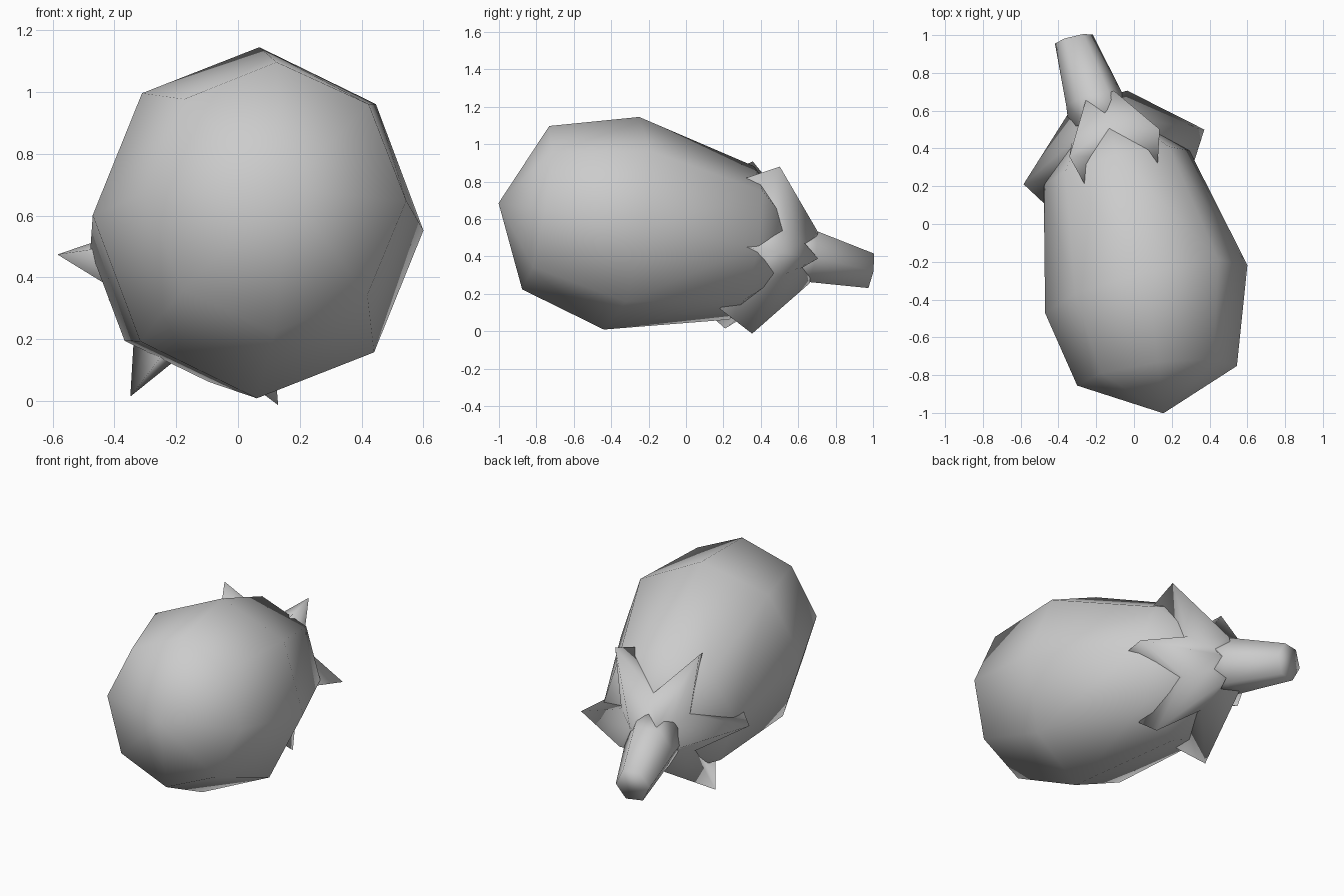
import bpy
from math import cos, sin, tau
from mathutils import Vector

if "Cube" in bpy.data.objects:
    bpy.data.objects.remove(bpy.data.objects["Cube"], do_unlink=True)

# Tilted frame of the whole vegetable: origin at the widest ring
ORIGIN = Vector((0.065, -0.345, 0.577))
AXIS = Vector((-0.234, 0.957, -0.157)).normalized()
SIDE = Vector((0.97, 0.23, -0.045)).normalized()
UP = SIDE.cross(AXIS).normalized()
WIDE, TALL = 0.98, 1.025  # slightly oval cross-section

grey = bpy.data.materials.new("plain_grey")
grey.use_nodes = True
colour = (0.6, 0.6, 0.6, 1)
grey.diffuse_color = colour
grey.node_tree.nodes["Principled BSDF"].inputs["Base Color"].default_value = colour


def point(t, r, angle, skew=0, dx=0, dz=0):
    t += skew * r * cos(angle)
    across = SIDE * cos(angle) * WIDE + UP * sin(angle) * TALL
    return ORIGIN + AXIS * t + across * r + Vector((dx, 0, dz))


def skin(name, rings):
    """Bridge rings of points; a one-point ring is a pole, open ends are capped."""
    verts, faces, ids = [], [], []
    for ring_points in rings:
        ids.append(list(range(len(verts), len(verts) + len(ring_points))))
        verts += ring_points
    for a, b in zip(ids, ids[1:]):
        n = max(len(a), len(b))
        for i in range(n):
            j = (i + 1) % n
            quad = [a[i % len(a)], a[j % len(a)], b[j % len(b)], b[i % len(b)]]
            faces.append(list(dict.fromkeys(quad)))
    if len(ids[0]) > 1:
        faces.append(ids[0][::-1])
    if len(ids[-1]) > 1:
        faces.append(ids[-1])
    mesh = bpy.data.meshes.new(name)
    mesh.from_pydata(verts, [], faces)
    mesh.materials.append(grey)
    mesh.shade_smooth()
    mesh.update()
    obj = bpy.data.objects.new(name, mesh)
    bpy.context.collection.objects.link(obj)


def ring(n, t, r, skew=0, dx=0, dz=0):
    return [point(t, r, tau * i / n, skew, dx, dz) for i in range(n)]


def star(tip, valley):
    return [point(*(valley if i % 2 else tip), tau * i / 12, 0.06, 0, -0.015)
            for i in range(12)]


# Body: eight-sided egg, blunt at the front, straight flanks to the back cap
skin("body", [
    [point(-0.685, 0, 0, dx=-0.07)],
    ring(8, -0.478, 0.432, -0.11, -0.055, 0.008),
    ring(8, 0, 0.562),
    ring(8, 0.67, 0.405),
    [point(1.07, 0, 0)],
])

# Calyx: six pointed sepals flaring off the body, wedge-shaped underneath
skin("calyx", [
    [point(0.7, 0, 0)],
    star((0.55, 0.395), (0.70, 0.18)),
    star((0.73, 0.51), (0.85, 0.24)),
    star((1.05, 0.155), (0.97, 0.14)),
    [point(1.05, 0, 0)],
])

# Stem: six-sided, bending a little and narrowing to a flat end
skin("stem", [
    ring(6, 0.92, 0.175, dx=-0.025),
    ring(6, 1.05, 0.155, dx=-0.03, dz=-0.01),
    ring(6, 1.38, 0.105, dx=-0.06, dz=-0.035),
])
